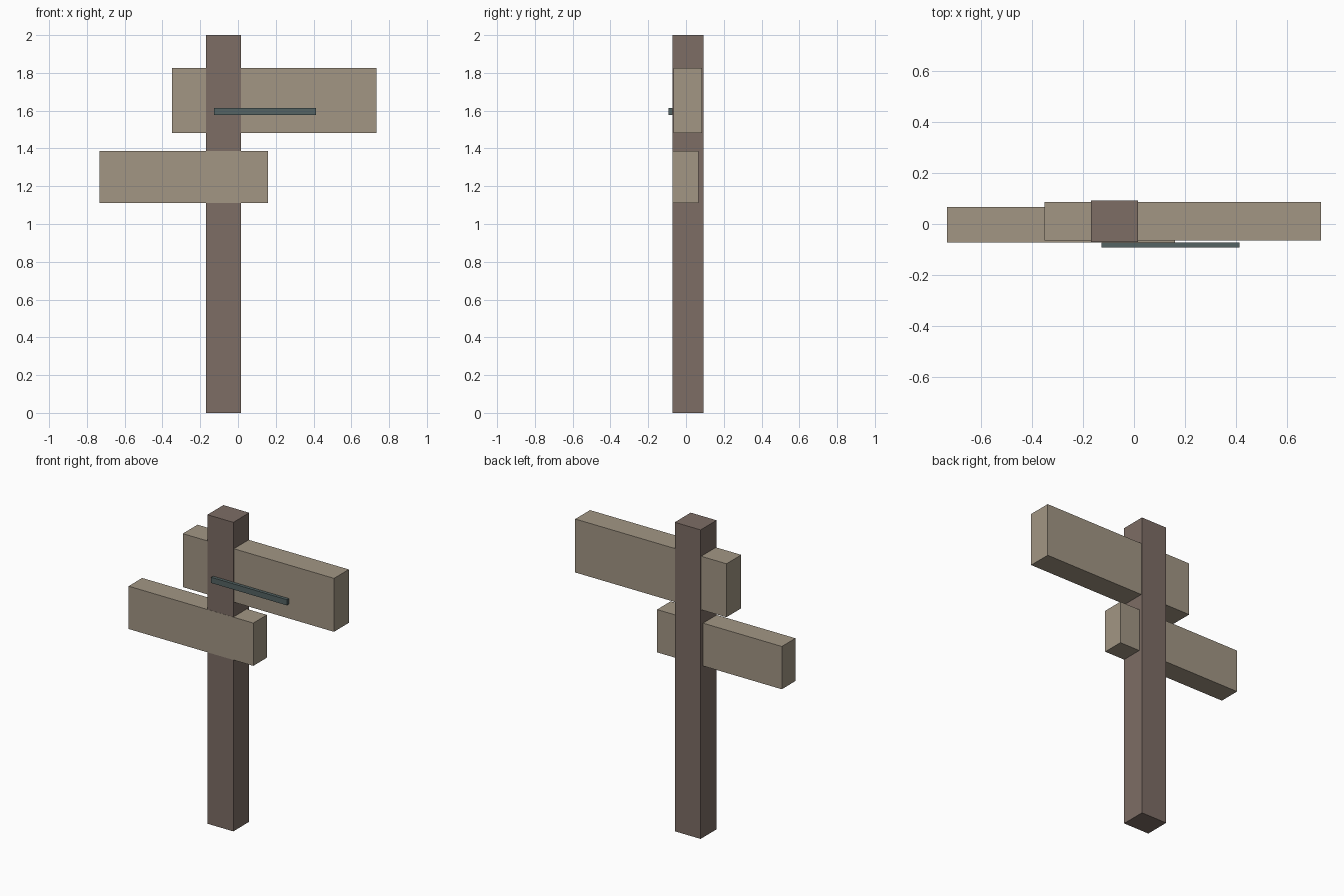
import bpy
import bmesh
from mathutils import Vector

if "Cube" in bpy.data.objects:
    bpy.data.objects.remove(bpy.data.objects["Cube"])


def material(name, color):
    m = bpy.data.materials.new(name)
    m.diffuse_color = (*color, 1.0)
    m.use_nodes = True
    m.node_tree.nodes["Principled BSDF"].inputs["Base Color"].default_value = m.diffuse_color
    return m


def box(name, lo, hi, mat):
    """Axis-aligned box between two corners."""
    lo, hi = Vector(lo), Vector(hi)
    mesh = bpy.data.meshes.new(name)
    bm = bmesh.new()
    bmesh.ops.create_cube(bm, size=1.0)
    bmesh.ops.scale(bm, vec=hi - lo, verts=bm.verts)
    bm.to_mesh(mesh)
    bm.free()
    mesh.materials.append(mat)
    obj = bpy.data.objects.new(name, mesh)
    obj.location = (lo + hi) / 2
    bpy.context.collection.objects.link(obj)
    return obj


post_wood = material("dark wood", (0.205, 0.153, 0.130))
board_wood = material("pale wood", (0.361, 0.305, 0.231))
metal = material("grey green metal", (0.089, 0.127, 0.127))

# Upright post
box("post", (-0.169, -0.071, 0.0), (0.016, 0.092, 2.0), post_wood)

# Sign boards, the lower one flush with the post front
box("upper_board", (-0.350, -0.065, 1.481), (0.733, 0.086, 1.827), board_wood)
box("lower_board", (-0.733, -0.072, 1.110), (0.160, 0.067, 1.387), board_wood)

# Thin bar across the front of the upper board
box("front_bar", (-0.128, -0.092, 1.577), (0.414, -0.072, 1.614), metal)
